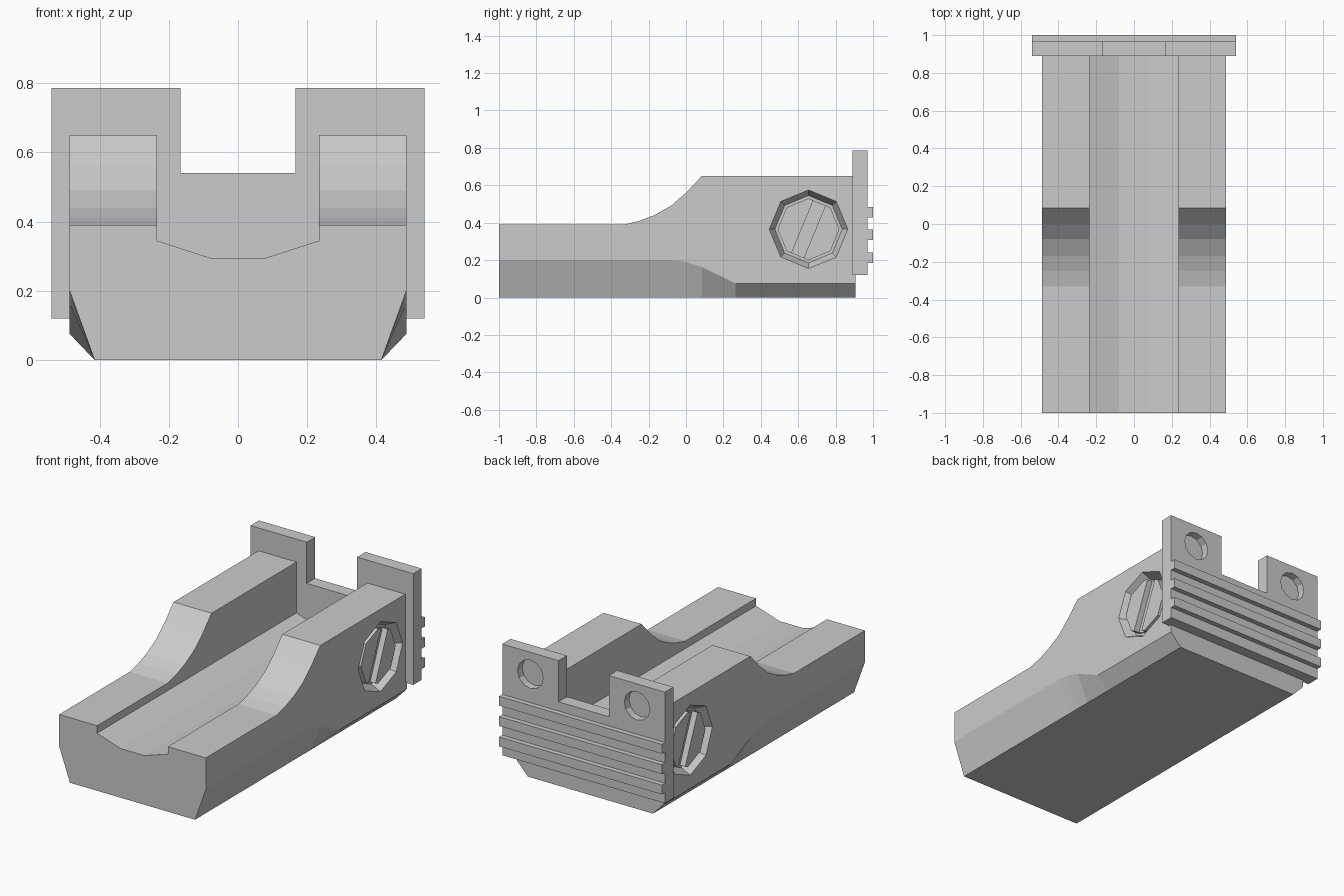
import bpy, bmesh
from math import radians
from mathutils import Matrix

cube = bpy.data.objects.get("Cube")
if cube:
    bpy.data.objects.remove(cube, do_unlink=True)

grey = bpy.data.materials.new("light grey")
grey.use_nodes = True
colour = (0.6, 0.6, 0.6, 1)
grey.diffuse_color = colour
for node in grey.node_tree.nodes:
    if node.type == "BSDF_PRINCIPLED":
        node.inputs["Base Color"].default_value = colour


def finish(name, bm):
    bmesh.ops.recalc_face_normals(bm, faces=bm.faces)
    mesh = bpy.data.meshes.new(name)
    bm.to_mesh(mesh)
    bm.free()
    mesh.materials.append(grey)
    obj = bpy.data.objects.new(name, mesh)
    bpy.context.collection.objects.link(obj)
    return obj


def loft(name, rings):
    """Join matching closed rings of points and cap both ends."""
    bm = bmesh.new()
    rows = [[bm.verts.new(p) for p in ring] for ring in rings]
    n = len(rows[0])
    for a, b in zip(rows, rows[1:]):
        for i in range(n):
            j = (i + 1) % n
            bm.faces.new((a[i], a[j], b[j], b[i]))
    bm.faces.new(rows[0])
    bm.faces.new(rows[-1])
    return finish(name, bm)


def cone(name, sides, r1, r2, z1, z2, matrix):
    bm = bmesh.new()
    place = matrix @ Matrix.Translation((0, 0, (z1 + z2) / 2))
    bmesh.ops.create_cone(bm, cap_ends=True, segments=sides, radius1=r1,
                          radius2=r2, depth=z2 - z1, matrix=place)
    return finish(name, bm)


def box(name, size, matrix):
    bm = bmesh.new()
    bmesh.ops.create_cube(bm, size=1, matrix=matrix @ Matrix.Diagonal((*size, 1)))
    return finish(name, bm)


def cut(target, cutter):
    """Subtract the cutter, bake the result and remove the cutter."""
    cutter.hide_render = True
    mod = target.modifiers.new("cut", "BOOLEAN")
    mod.operation, mod.solver, mod.object = "DIFFERENCE", "EXACT", cutter
    bpy.context.view_layer.update()
    graph = bpy.context.evaluated_depsgraph_get()
    mesh = bpy.data.meshes.new_from_object(target.evaluated_get(graph))
    target.modifiers.clear()
    target.data = mesh
    bpy.data.objects.remove(cutter, do_unlink=True)


def body_section(y, top, chamfer):
    half = [(0.415, 0), (0.487, chamfer), (0.487, top),
            (0.235, top), (0.235, 0.345), (0.08, 0.295)]
    return ([(x, y, z) for x, z in half]
            + [(-x, y, z) for x, z in reversed(half)])


# Grooved body: position, rail height, lower chamfer height
stations = [(-1, 0.39, 0.2), (-0.33, 0.39, 0.2), (-0.25, 0.41, 0.2),
            (-0.17, 0.44, 0.2), (-0.08, 0.49, 0.2), (0, 0.56, 0.19),
            (0.085, 0.65, 0.163), (0.265, 0.65, 0.075), (0.905, 0.65, 0.075)]
body = loft("body", [body_section(*s) for s in stations])

# Slotted screws sunk in both sides
for side, label in ((1, "left"), (-1, "right")):
    place = (Matrix.Translation((side * 0.487, 0.655, 0.365))
             @ Matrix.Rotation(side * radians(90), 4, "Y"))
    cut(body, cone("recess_cutter", 8, 0.18, 0.215, -0.06, 0.01, place))
    head = cone(label + "_screw", 8, 0.165, 0.165, -0.065, -0.015, place)
    slot = (place @ Matrix.Rotation(radians(-22.5), 4, "Z")
            @ Matrix.Translation((0, 0, -0.01)))
    cut(head, box("slot_cutter", (0.5, 0.07, 0.08), slot))

# Notched end plate with blind round holes in its back
half_plate = [(0.54, 0.12), (0.54, 0.787), (0.167, 0.787), (0.167, 0.54)]
outline = half_plate + [(-x, z) for x, z in reversed(half_plate)]
plate = loft("end_plate", [[(x, y, z) for x, z in outline] for y in (0.89, 0.97)])
for side in (1, -1):
    place = (Matrix.Translation((side * 0.354, 0.97, 0.655))
             @ Matrix.Rotation(radians(-90), 4, "X"))
    cut(plate, cone("hole_cutter", 12, 0.085, 0.085, -0.045, 0.02, place))

# Grip ribs across the plate
for i in range(3):
    middle = Matrix.Translation((0, 0.983, 0.213 + i * 0.122))
    box("rib_%d" % (i + 1), (1.08, 0.034, 0.056), middle)
